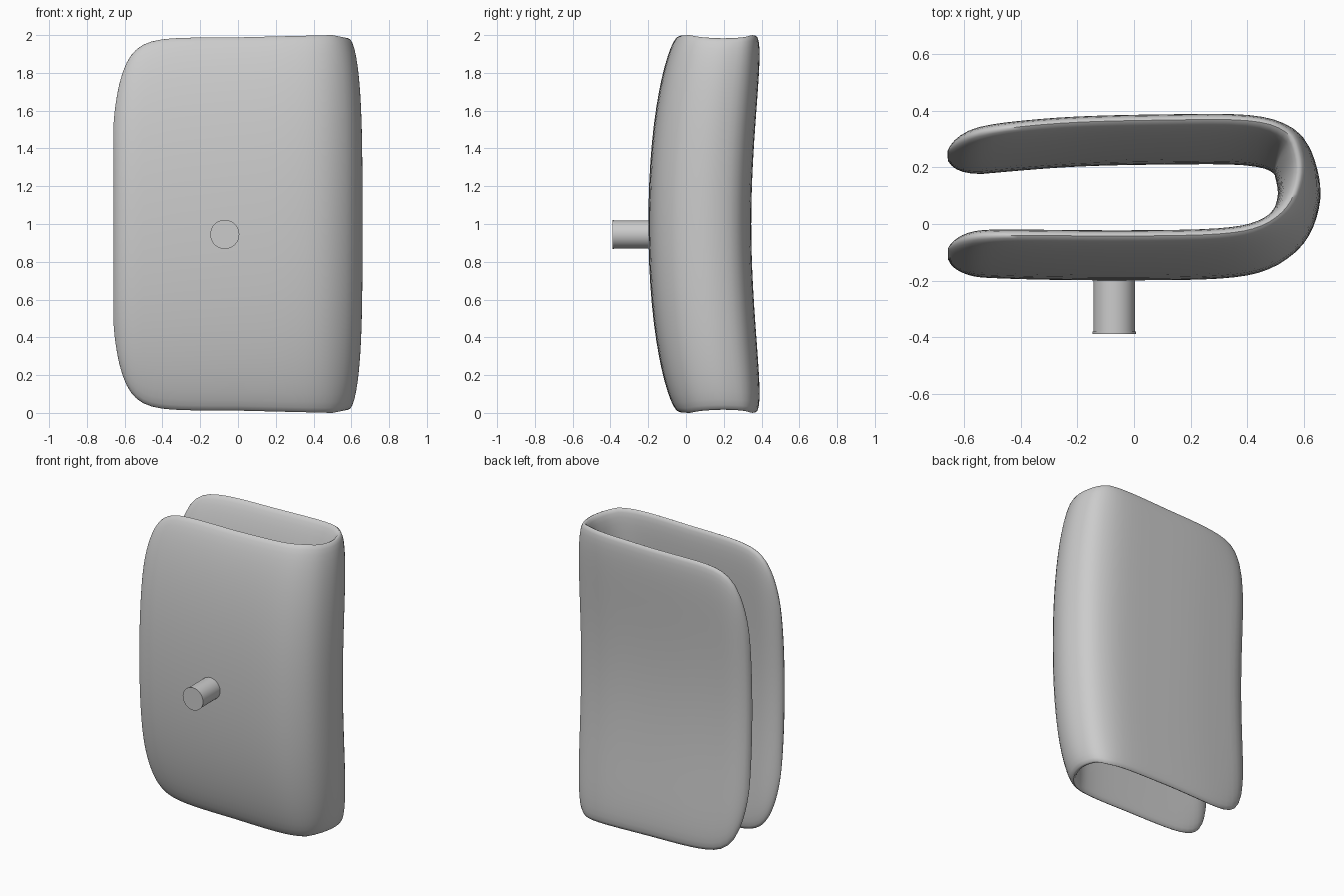
import bpy, bmesh, math
from mathutils import Vector, Matrix

cube = bpy.data.objects.get("Cube")
if cube:
    bpy.data.objects.remove(cube, do_unlink=True)

grey = bpy.data.materials.new("plain_grey")
grey.use_nodes = True
colour = (0.6, 0.6, 0.6, 1)
grey.diffuse_color = colour
grey.node_tree.nodes["Principled BSDF"].inputs["Base Color"].default_value = colour


def finish(bm, name, angle):
    bmesh.ops.recalc_face_normals(bm, faces=bm.faces)
    mesh = bpy.data.meshes.new(name)
    bm.to_mesh(mesh)
    bm.free()
    ob = bpy.data.objects.new(name, mesh)
    bpy.context.collection.objects.link(ob)
    mesh.materials.append(grey)
    bpy.ops.object.select_all(action='DESELECT')
    ob.select_set(True)
    bpy.context.view_layer.objects.active = ob
    bpy.ops.object.shade_smooth_by_angle(angle=math.radians(angle))


def smooth_path(points, steps):
    """Catmull-Rom curve through the points"""
    p = [Vector(q) for q in points]
    p = [2 * p[0] - p[1]] + p + [2 * p[-1] - p[-2]]
    out = []
    for a, b, c, d in zip(p, p[1:], p[2:], p[3:]):
        for i in range(steps):
            t = i / steps
            out.append(0.5 * (2 * b + (c - a) * t + (2 * a - 5 * b + 4 * c - d) * t ** 2
                              + (3 * b - a - 3 * c + d) * t ** 3))
    return out + [p[-2]]


# Folded pad: midline of the U at half height (x, y)
TIP = -0.658
midline = [(TIP, -0.115), (-0.645, -0.115), (-0.61, -0.117), (-0.5, -0.124),
           (-0.3, -0.13), (0, -0.132), (0.3, -0.126), (0.45, -0.098),
           (0.54, -0.03), (0.58, 0.07), (0.577, 0.16), (0.535, 0.235),
           (0.4, 0.274), (0.1, 0.277), (-0.2, 0.27), (-0.45, 0.252),
           (-0.61, 0.236), (-0.645, 0.232), (TIP, 0.23)]
path = smooth_path(midline, 4)
RING = 56
bm = bmesh.new()
rings = []
for i, p in enumerate(path):
    tangent = (path[min(i + 1, len(path) - 1)] - path[max(i - 1, 0)]).normalized()
    normal = Vector((tangent.y, -tangent.x))
    u = max(p.x - TIP, 0)
    # rounded free corners, tallest just before the fold, which dips a little
    height = 0.988 + min(max(p.x, 0), 0.5) * 0.024 - max(0, p.x - 0.5) * 0.2
    height -= 0.45 * math.exp(-(u / 0.055) ** 0.85)
    thick = max(0.01, 0.067 * math.sqrt(1 - (1 - min(u / 0.13, 1)) ** 2))
    if p.x > 0.5:
        thick += (p.x - 0.5) * 0.1
    ring = []
    for k in range(RING):
        a = math.tau * k / RING
        t = math.cos(a)
        off = math.copysign(thick * math.sqrt(max(0, 1 - abs(t) ** 3.5)), math.sin(a))
        z = t * height
        bend = 0.092 * z * z
        ring.append(bm.verts.new((p.x + normal.x * off, p.y + normal.y * off + bend, 1 + z)))
    rings.append(ring)
for r, s in zip(rings, rings[1:]):
    for k in range(RING):
        j = (k + 1) % RING
        bm.faces.new((r[k], r[j], s[j], s[k]))
# close the two free edges strip by strip
for ring in (rings[0], rings[-1]):
    half = RING // 2
    for k in range(half):
        quad = [ring[k], ring[k + 1], ring[(RING - k - 1) % RING], ring[(RING - k) % RING]]
        bm.faces.new(list(dict.fromkeys(quad)))
finish(bm, "folded_pad", 60)


# Round peg with a thin lip, pointing forwards
bm = bmesh.new()
for radius, y0, y1 in ((0.074, -0.38, -0.13), (0.077, -0.388, -0.38)):
    turn = Matrix.Translation((-0.07, (y0 + y1) / 2, 0.945)) @ Matrix.Rotation(math.pi / 2, 4, 'X')
    bmesh.ops.create_cone(bm, cap_ends=True, segments=32, radius1=radius, radius2=radius,
                          depth=y1 - y0, matrix=turn)
finish(bm, "front_peg", 30)
